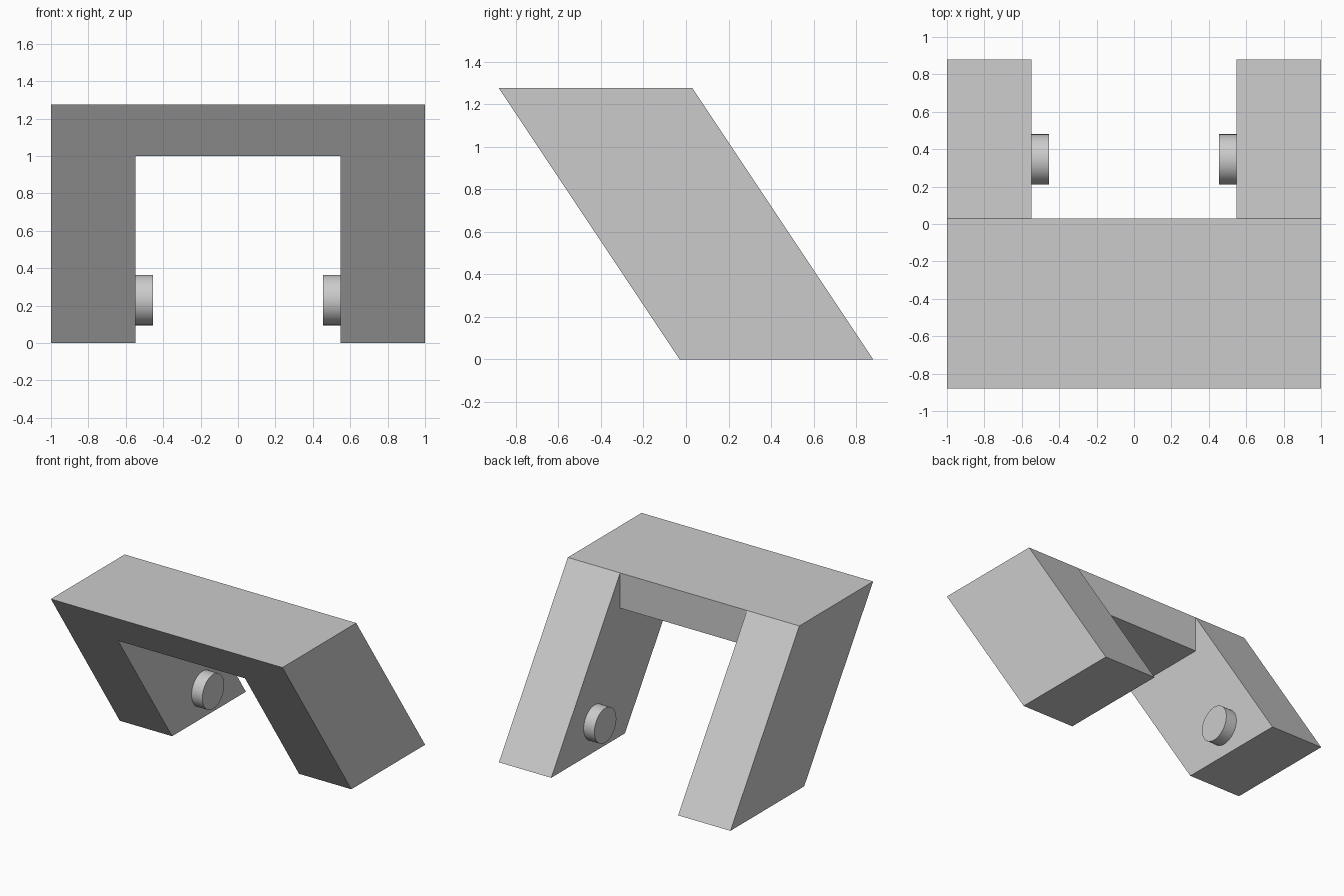
import bpy
import bmesh
import math

cube = bpy.data.objects.get("Cube")
if cube:
    bpy.data.objects.remove(cube, do_unlink=True)

HEIGHT = 1.275
INNER, OUTER = 0.548, 1.0      # inner and outer x of each leg
BAR_BOTTOM = 1.0
FRONT, BACK = -0.88, 0.03      # y extent of the top face


def front_y(z):
    """Depth of the slanted front at height z."""
    return FRONT + (HEIGHT - z) * (-BACK - FRONT) / HEIGHT


grey = bpy.data.materials.new("plain grey")
grey.use_nodes = True
colour = (0.6, 0.6, 0.6, 1.0)
grey.diffuse_color = colour
grey.node_tree.nodes["Principled BSDF"].inputs["Base Color"].default_value = colour


def prism(name, profile, x0, x1):
    """Extrude a (y, z) profile along x."""
    bm = bmesh.new()
    face = bm.faces.new([bm.verts.new((x0, y, z)) for y, z in profile])
    ext = bmesh.ops.extrude_face_region(bm, geom=[face])
    verts = [v for v in ext["geom"] if isinstance(v, bmesh.types.BMVert)]
    bmesh.ops.translate(bm, verts=verts, vec=(x1 - x0, 0, 0))
    bmesh.ops.recalc_face_normals(bm, faces=bm.faces)
    mesh = bpy.data.meshes.new(name)
    bm.to_mesh(mesh)
    bm.free()
    mesh.materials.append(grey)
    obj = bpy.data.objects.new(name, mesh)
    bpy.context.collection.objects.link(obj)
    return obj


# Slanted legs
leg_profile = [(front_y(0), 0), (-FRONT, 0), (BACK, HEIGHT), (FRONT, HEIGHT)]
prism("left_leg", leg_profile, INNER, OUTER)
prism("right_leg", leg_profile, -OUTER, -INNER)

# Crossbar with slanted front and upright back
bar_profile = [(front_y(BAR_BOTTOM), BAR_BOTTOM), (BACK, BAR_BOTTOM),
               (BACK, HEIGHT), (FRONT, HEIGHT)]
prism("crossbar", bar_profile, -INNER, INNER)

# Round pegs on the inner faces of the legs
for side, sign in (("left", 1), ("right", -1)):
    bpy.ops.mesh.primitive_cylinder_add(
        vertices=64, radius=0.135, depth=0.093,
        location=(sign * 0.5015, 0.345, 0.23), rotation=(0, math.pi / 2, 0))
    peg = bpy.context.object
    peg.name = side + "_peg"
    peg.data.materials.append(grey)
    bpy.ops.object.shade_smooth_by_angle(angle=math.radians(30))
